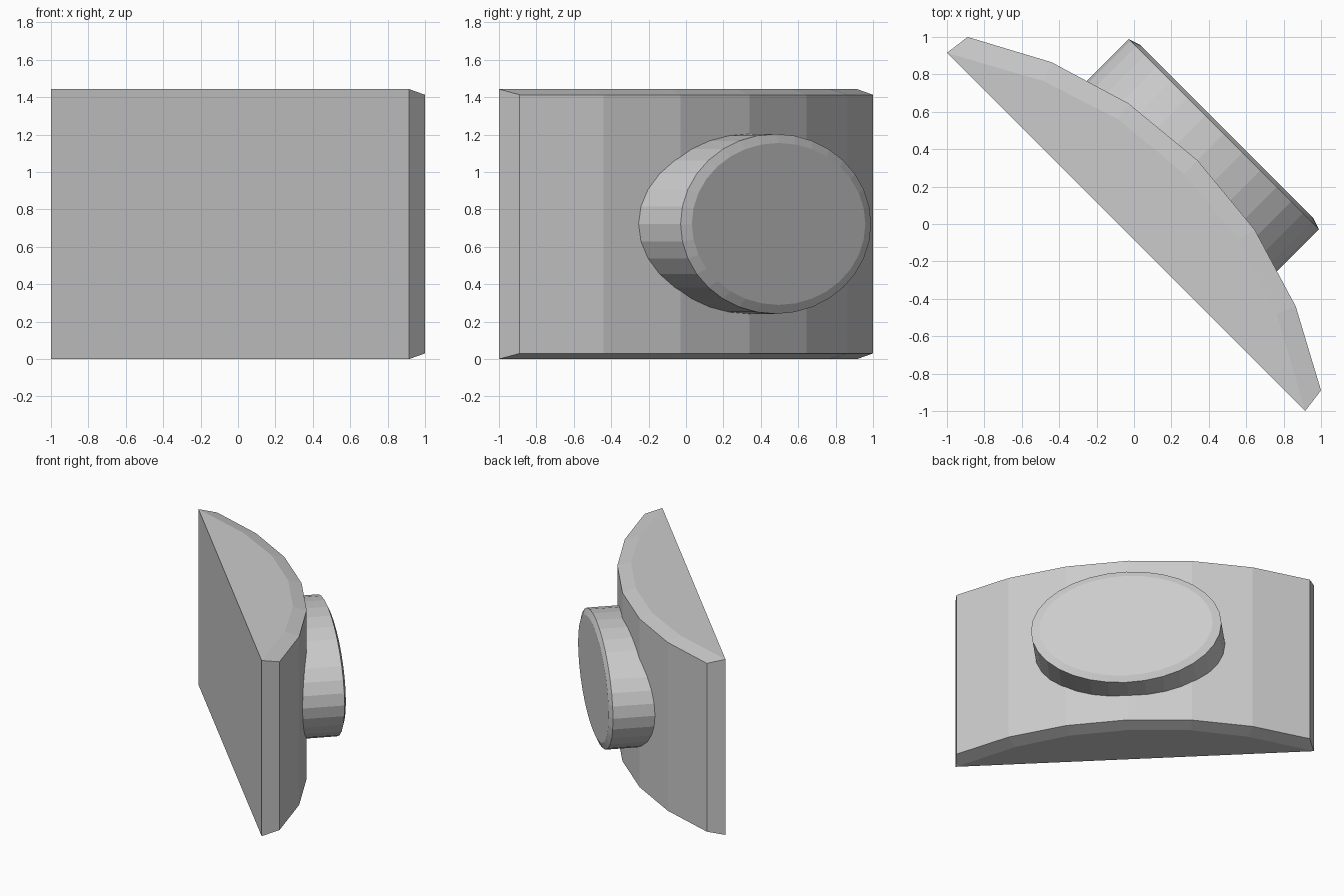
import bpy, bmesh, math
from mathutils import Vector

if "Cube" in bpy.data.objects:
    bpy.data.objects.remove(bpy.data.objects["Cube"])

HEIGHT, MID = 1.443, 0.7225
S = math.sqrt(0.5)


def place(t, n, z):
    """Map plate coordinates (along, outward, up) to the diagonal pose."""
    return Vector(((t + n) * S, (n - t) * S, z))


def lofted(name, rings, close_ring):
    """Skin between rings of points; cap the first and last ring."""
    bm = bmesh.new()
    loops = [[bm.verts.new(p) for p in ring] for ring in rings]
    count = len(loops[0])
    for a, b in zip(loops, loops[1:]):
        for i in range(count if close_ring else count - 1):
            j = (i + 1) % count
            bm.faces.new((a[i], a[j], b[j], b[i]))
    bm.faces.new(loops[0])
    bm.faces.new(loops[-1])
    if not close_ring:
        # side ends and flat back
        for k in (0, -1):
            bm.faces.new([loop[k] for loop in loops])
        first, last = loops[0], loops[-1]
        bm.faces.new((first[0], first[-1], last[-1], last[0]))
    bmesh.ops.recalc_face_normals(bm, faces=bm.faces)
    mesh = bpy.data.meshes.new(name)
    bm.to_mesh(mesh)
    bm.free()
    obj = bpy.data.objects.new(name, mesh)
    bpy.context.collection.objects.link(obj)
    return obj


def mirrored(half):
    return half + [(-t, n) for t, n in reversed(half[:-1])]


# Curved plate: bowed front, flat back, chamfered top and bottom rims
outer = mirrored([(-1.336, 0.078), (-0.923, 0.300), (-0.477, 0.435), (0, 0.481)])
inner = mirrored([(-1.354, -0.060), (-0.883, 0.198), (-0.457, 0.335), (0, 0.380)])
plate_rings = [(inner, 0), (outer, 0.03), (outer, HEIGHT - 0.03), (inner, HEIGHT)]
lofted("curved_plate",
       [[place(t, n, z) for t, n in prof] for prof, z in plate_rings], False)

# Oval boss with a bevelled front rim
SEGMENTS = 32
angles = [2 * math.pi * i / SEGMENTS for i in range(SEGMENTS)]
boss_rings = [(0.2, 0.72, 0.481), (0.679, 0.72, 0.481), (0.70, 0.656, 0.433)]
lofted("oval_boss",
       [[place(rt * math.cos(a), n, MID + rz * math.sin(a)) for a in angles]
        for n, rt, rz in boss_rings], True)
